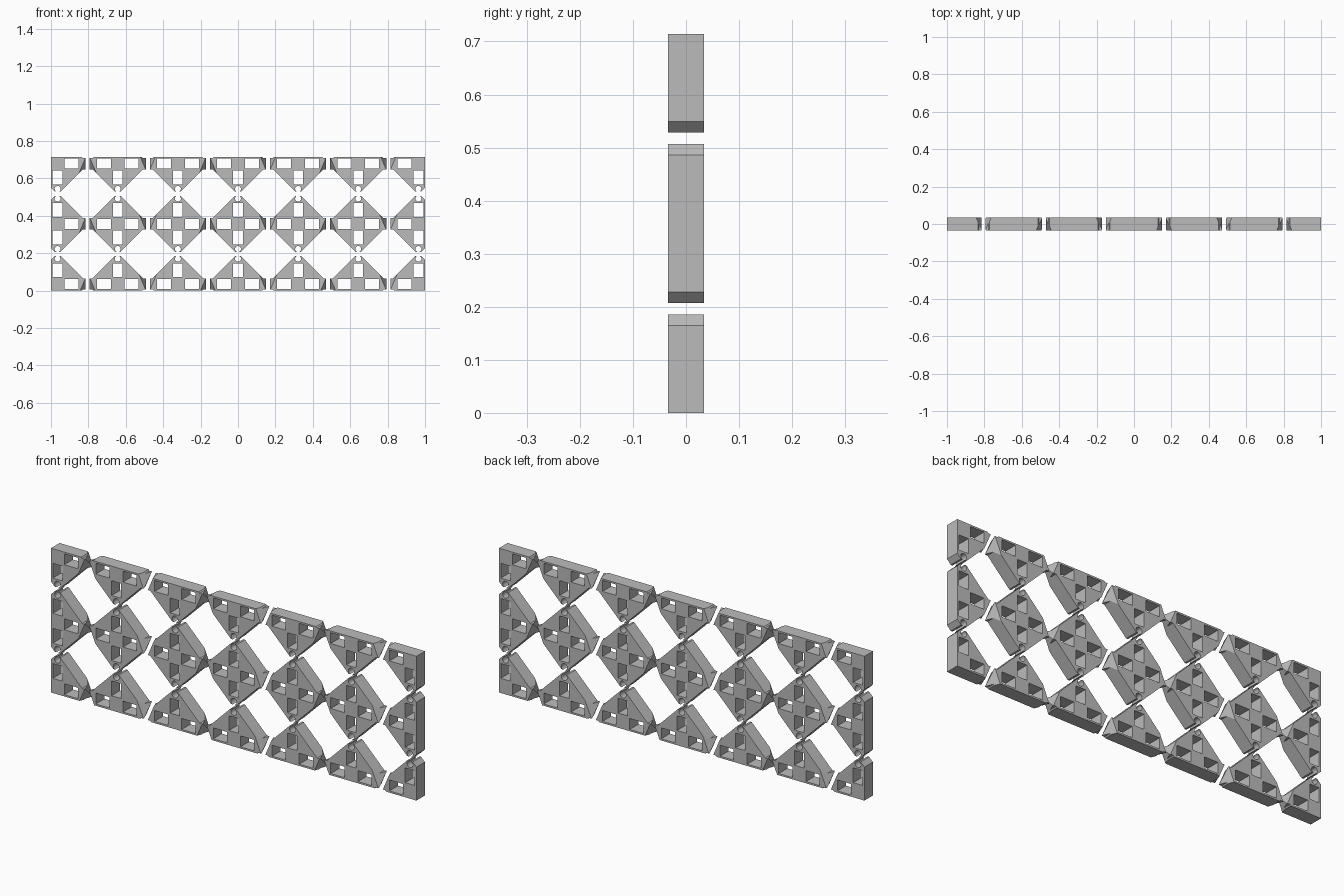
import bpy, bmesh, math
from mathutils import Matrix, Vector

cube = bpy.data.objects.get("Cube")
if cube:
    bpy.data.objects.remove(cube, do_unlink=True)

COLS, ROWS = 7, 3
PITCH = 0.3215      # distance between tile centres
HALF_T = 0.0335     # half thickness
TIP = 0.15          # centre to tip
DIAG = 0.165        # |x| + |z| on the slanted sides
SHOULDER = 0.03     # half height of the side tips
RIM = 0.0355        # trim beyond the centre on the outer tiles
SLOPE = 0.6         # taper of the side tips

# Material
grey = bpy.data.materials.new("plain_grey")
grey.use_nodes = True
colour = (0.5, 0.5, 0.5, 1.0)
grey.diffuse_color = colour
grey.node_tree.nodes["Principled BSDF"].inputs["Base Color"].default_value = colour


def outline():
    """Diamond with square side tips and a round clip notch at top and bottom."""
    radius, centre = 0.016, 0.135
    rise = TIP - centre
    start = math.asin(rise / radius)
    sweep = math.pi + 2 * start
    steps = 16
    half = [(TIP + 0.01, SHOULDER), (DIAG - SHOULDER, SHOULDER), (DIAG - TIP, TIP)]
    for k in range(steps + 1):
        a = start - sweep * k / steps
        half.append((radius * math.cos(a), centre + radius * math.sin(a)))
    half += [(TIP - DIAG, TIP), (SHOULDER - DIAG, SHOULDER), (-TIP - 0.01, SHOULDER)]
    return half + [(-x, -z) for x, z in half]


def window(cx, cz, w, h):
    return [(cx - w, cz - h), (cx + w, cz - h), (cx + w, cz + h), (cx - w, cz + h)]


def base_mesh():
    """Extruded tile profile with four windows, standing upright."""
    curve = bpy.data.curves.new("tile_profile", "CURVE")
    curve.dimensions = "2D"
    curve.fill_mode = "BOTH"
    curve.extrude = HALF_T
    loops = [outline()]
    for s in (-1, 1):
        loops.append(window(s * 0.0745, 0, 0.0375, 0.027))
        loops.append(window(0, s * 0.0735, 0.026, 0.0365))
    for pts in loops:
        sp = curve.splines.new("POLY")
        sp.points.add(len(pts) - 1)
        for p, (x, z) in zip(sp.points, pts):
            p.co = (x, z, 0, 1)
        sp.use_cyclic_u = True
    helper = bpy.data.objects.new("tile_profile", curve)
    bpy.context.scene.collection.objects.link(helper)
    deps = bpy.context.evaluated_depsgraph_get()
    mesh = bpy.data.meshes.new_from_object(helper.evaluated_get(deps))
    bpy.data.objects.remove(helper, do_unlink=True)
    bpy.data.curves.remove(curve)
    mesh.transform(Matrix.Rotation(math.pi / 2, 4, "X"))
    return mesh


def slice_off(bm, point, normal):
    """Remove everything beyond a plane and close the cut."""
    geom = bm.verts[:] + bm.edges[:] + bm.faces[:]
    bmesh.ops.bisect_plane(bm, geom=geom, dist=1e-6, plane_co=point,
                           plane_no=Vector(normal).normalized(), clear_outer=True)
    rim = [e for e in bm.edges if e.is_boundary]
    if rim:
        bmesh.ops.holes_fill(bm, edges=rim, sides=0)


def taper_tip(bm, side, gap):
    """Sharpen a side tip to a diagonal edge that alternates from gap to gap."""
    lean = 1 if gap % 2 else -1
    k = SLOPE / math.sqrt(2)
    for s in (-1, 1):
        slice_off(bm, (side * TIP, 0, 0), (side, s * k, s * k * lean))


# Tiles
base = base_mesh()
for col in range(COLS):
    for row in range(ROWS):
        bm = bmesh.new()
        bm.from_mesh(base)
        bmesh.ops.remove_doubles(bm, verts=bm.verts[:], dist=1e-5)
        if col > 0:
            taper_tip(bm, -1, col)
        else:
            slice_off(bm, (-RIM, 0, 0), (-1, 0, 0))
        if col < COLS - 1:
            taper_tip(bm, 1, col + 1)
        else:
            slice_off(bm, (RIM, 0, 0), (1, 0, 0))
        if row == 0:
            slice_off(bm, (0, 0, -RIM), (0, 0, -1))
        if row == ROWS - 1:
            slice_off(bm, (0, 0, RIM), (0, 0, 1))
        bmesh.ops.recalc_face_normals(bm, faces=bm.faces[:])
        for f in bm.faces:
            f.smooth = False
            f.material_index = 0
        name = f"lattice_tile_row{row + 1}_column{col + 1}"
        mesh = bpy.data.meshes.new(name)
        bm.to_mesh(mesh)
        bm.free()
        mesh.materials.clear()
        mesh.materials.append(grey)
        tile = bpy.data.objects.new(name, mesh)
        tile.location = ((col - (COLS - 1) / 2) * PITCH, 0, RIM + row * PITCH)
        bpy.context.scene.collection.objects.link(tile)
bpy.data.meshes.remove(base)
